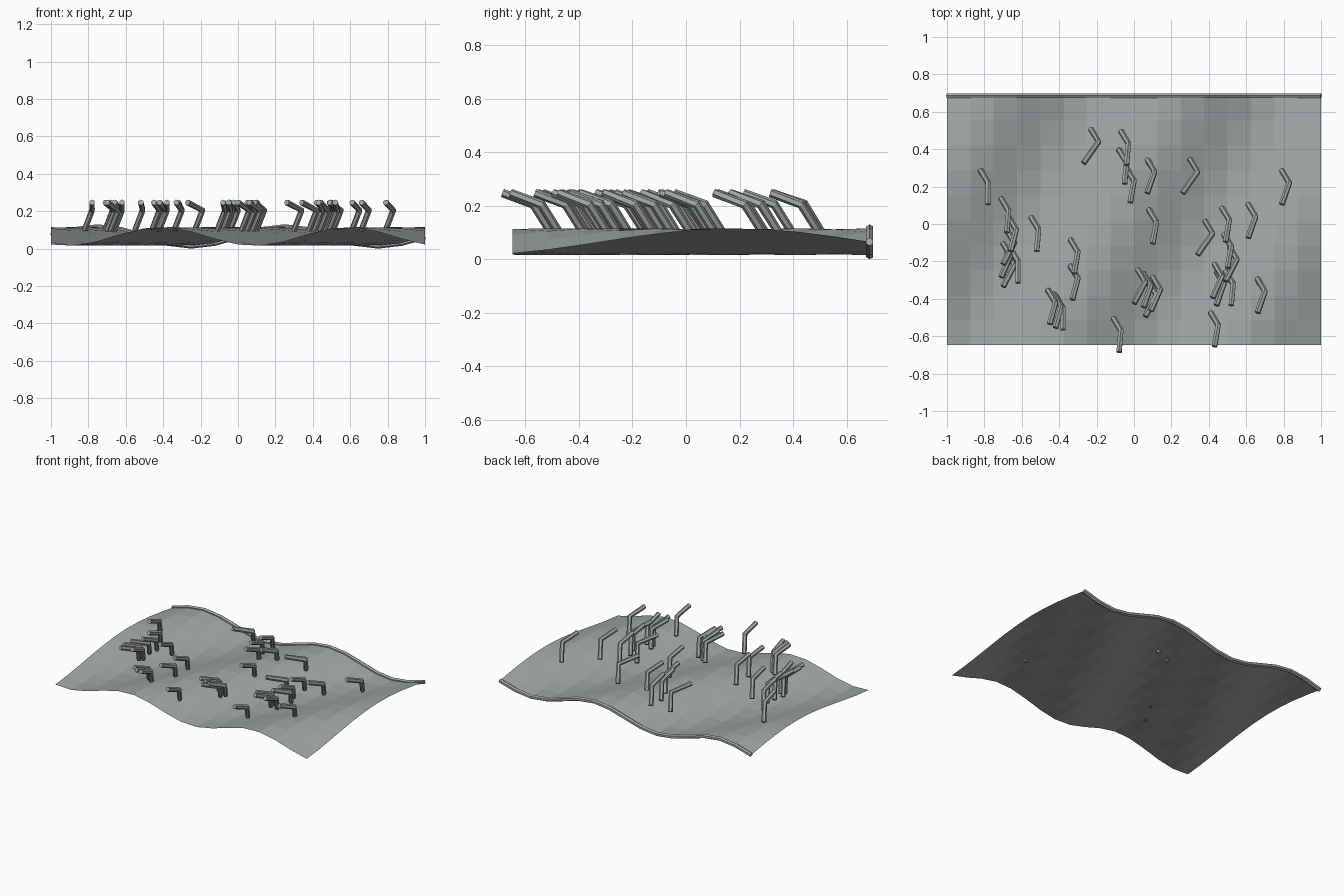
import bpy, bmesh, math
from mathutils import Vector

if "Cube" in bpy.data.objects:
    bpy.data.objects.remove(bpy.data.objects["Cube"])

X0, X1, Y0, Y1 = -1.0, 1.0, -0.648, 0.686
NX, NY = 16, 10


def wave(x, y):
    return 0.065 + 0.05 * math.sin(2 * math.pi * x + math.pi * (Y1 - y))


def material(name, colour):
    m = bpy.data.materials.new(name)
    m.diffuse_color = (*colour, 1)
    m.use_nodes = True
    m.node_tree.nodes["Principled BSDF"].inputs["Base Color"].default_value = m.diffuse_color
    return m


grey = material("cool grey", (0.36, 0.385, 0.38))


def finish(bm, name):
    me = bpy.data.meshes.new(name)
    bm.to_mesh(me)
    bm.free()
    me.materials.append(grey)
    ob = bpy.data.objects.new(name, me)
    bpy.context.collection.objects.link(ob)
    return ob


def tube(bm, path, r, up, sides=6):
    """Capped tube with mitred joints along a path of points."""
    pts = [Vector(p) for p in path]
    rings = []
    for i, p in enumerate(pts):
        d_in = (p - pts[i - 1]).normalized() if i else None
        d_out = (pts[i + 1] - p).normalized() if i + 1 < len(pts) else None
        d = ((d_in or d_out) + (d_out or d_in)).normalized()
        side = d.cross(up).normalized()
        top = side.cross(d).normalized()
        stretch = 1 / max(0.5, d.dot(d_in or d_out))
        ring = []
        for k in range(sides):
            a = 2 * math.pi * k / sides
            ring.append(bm.verts.new(p + side * r * math.sin(a) + top * r * stretch * math.cos(a)))
        rings.append(ring)
    for a, b in zip(rings, rings[1:]):
        for k in range(sides):
            n = (k + 1) % sides
            bm.faces.new((a[k], a[n], b[n], b[k]))
    bm.faces.new(rings[0][::-1])
    bm.faces.new(rings[-1])
    bmesh.ops.recalc_face_normals(bm, faces=bm.faces)


# Rippled sheet
bm = bmesh.new()
grid = []
for j in range(NY + 1):
    y = Y0 + (Y1 - Y0) * j / NY
    row = []
    for i in range(NX + 1):
        x = X0 + (X1 - X0) * i / NX
        row.append(bm.verts.new((x, y, wave(x, y))))
    grid.append(row)
for j in range(NY):
    for i in range(NX):
        bm.faces.new((grid[j][i], grid[j][i + 1], grid[j + 1][i + 1], grid[j + 1][i]))
finish(bm, "rippled_sheet")

# Rolled rim along the back edge
bm = bmesh.new()
xs = [X0 + (X1 - X0) * i / NX for i in range(NX + 1)]
tube(bm, [(x, Y1, wave(x, Y1)) for x in xs], 0.015, Vector((0, 0, 1)))
finish(bm, "back_rim")

# Bent bristles: knee x, knee y, sideways lean of the tip
bristles = [
    (-.19, .44, -.08), (-.03, .43, -.01), (-.04, .33, -.01), (0, .23, -.02),
    (.11, .28, -.04), (.34, .28, -.08), (.83, .22, -.04), (-.78, .22, 0),
    (-.67, .07, -.01), (-.63, -.03, -.03), (-.51, -.03, -.01), (-.64, -.10, -.06),
    (-.66, -.17, -.05), (-.64, -.22, -.06), (-.62, -.20, 0), (-.30, -.15, -.02),
    (-.30, -.29, -.03), (-.42, -.42, -.03), (-.39, -.44, -.03), (-.38, -.45, 0),
    (-.07, -.57, -.01), (.06, -.31, -.06), (.09, -.33, -.04), (.14, -.35, -.05),
    (.12, -.38, -.06), (.12, .01, -.02), (.42, -.05, -.08), (.51, .02, -.02),
    (.65, .04, -.04), (.52, -.12, -.02), (.55, -.19, -.06), (.47, -.28, -.05),
    (.48, -.32, -.04), (.53, -.32, -.01), (.70, -.36, -.04), (.45, -.54, -.02),
]
bm = bmesh.new()
for x, y, lean in bristles:
    path = [(x - .04, y + .066, .10), (x, y, .205), (x + lean, y - .115, .247)]
    tube(bm, path, 0.016, Vector((0, 1, 0.6)))
finish(bm, "bent_bristles")
